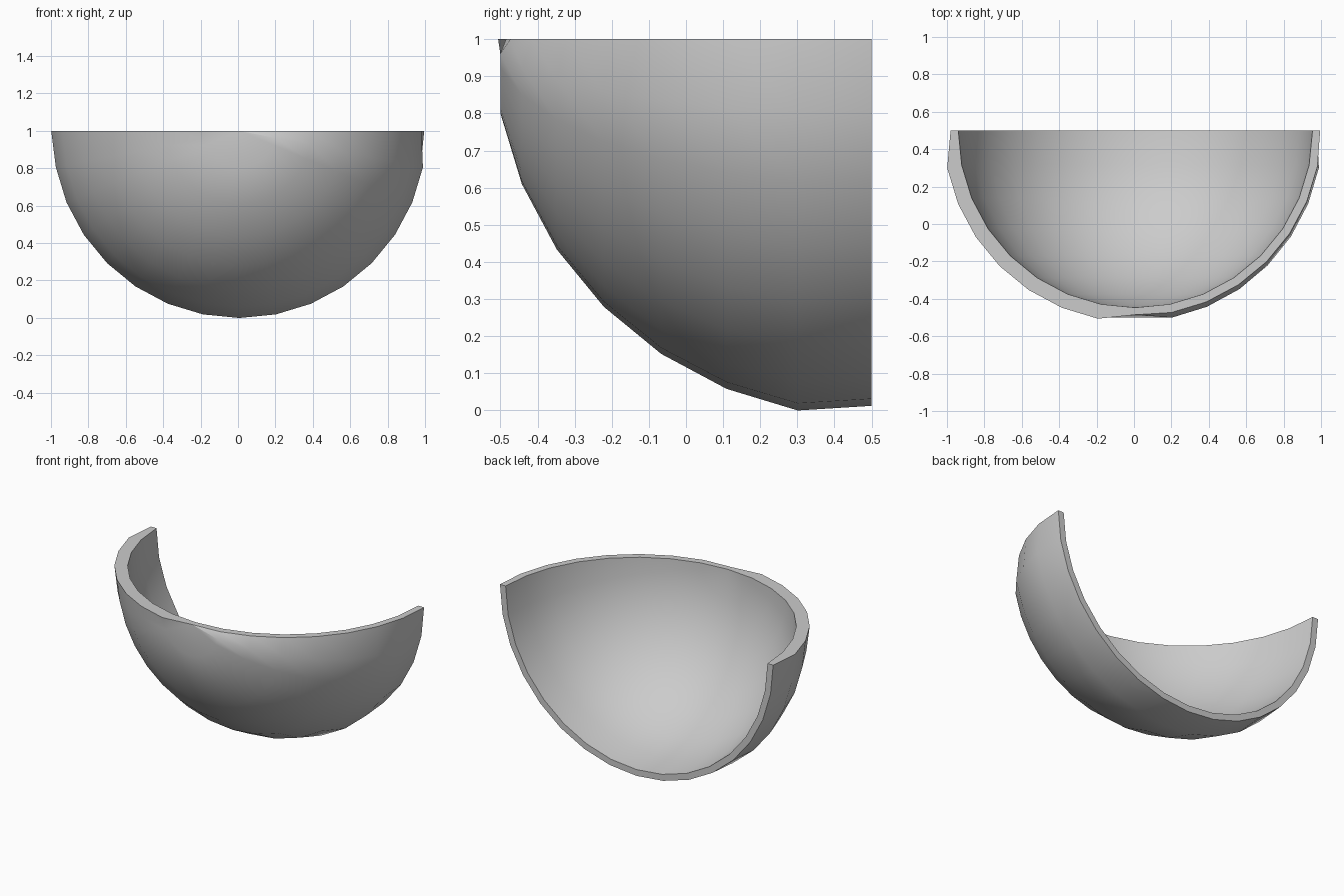
import bpy, bmesh, math

cube = bpy.data.objects.get("Cube")
if cube:
    bpy.data.objects.remove(cube, do_unlink=True)

SPOKES, RINGS = 16, 8
CENTRE = (0.0075, 0.5, 1.0)


def inner_radius(ring, spoke):
    return 0.947


def outer_radius(ring, spoke):
    # the wall narrows at the back rim, the right rim and the front pole
    if ring == 0:
        return 0.985
    if ring == RINGS:
        return 0.988
    if spoke == 0:
        return 0.992
    return 1.026 if spoke == SPOKES else 1.02


def point(radius, ring, spoke):
    tilt = ring / RINGS * math.pi / 2
    turn = spoke / SPOKES * math.pi
    r = radius(ring, spoke)
    return (CENTRE[0] + r * math.sin(tilt) * math.cos(turn),
            CENTRE[1] - r * math.cos(tilt),
            CENTRE[2] - r * math.sin(tilt) * math.sin(turn))


def quarter_sphere(bm, radius):
    """Wall surface with its pole at the front; returns its open border."""
    pole = bm.verts.new(point(radius, 0, 0))
    grid = [[bm.verts.new(point(radius, r, s)) for s in range(SPOKES + 1)]
            for r in range(1, RINGS + 1)]
    for s in range(SPOKES):
        bm.faces.new((pole, grid[0][s], grid[0][s + 1]))
        for a, b in zip(grid, grid[1:]):
            bm.faces.new((a[s], b[s], b[s + 1], a[s + 1]))
    right = [row[0] for row in grid]
    left = [row[-1] for row in grid]
    return [pole] + right + grid[-1][1:-1] + left[::-1]


# Bowl shell: inner wall, outer wall and the rim joining them
bm = bmesh.new()
inner = quarter_sphere(bm, inner_radius)
outer = quarter_sphere(bm, outer_radius)
for i in range(len(inner)):
    j = (i + 1) % len(inner)
    bm.faces.new((inner[i], inner[j], outer[j], outer[i]))
bmesh.ops.recalc_face_normals(bm, faces=bm.faces)
mesh = bpy.data.meshes.new("half_bowl")
bm.to_mesh(mesh)
bm.free()

bowl = bpy.data.objects.new("half_bowl", mesh)
bpy.context.collection.objects.link(bowl)

# Plain grey
grey = bpy.data.materials.new("light_grey")
grey.use_nodes = True
colour = (0.6, 0.6, 0.6, 1)
grey.diffuse_color = colour
grey.node_tree.nodes["Principled BSDF"].inputs["Base Color"].default_value = colour
mesh.materials.append(grey)

bpy.ops.object.select_all(action="DESELECT")
bowl.select_set(True)
bpy.context.view_layer.objects.active = bowl
bpy.ops.object.shade_smooth_by_angle(angle=math.radians(30))
